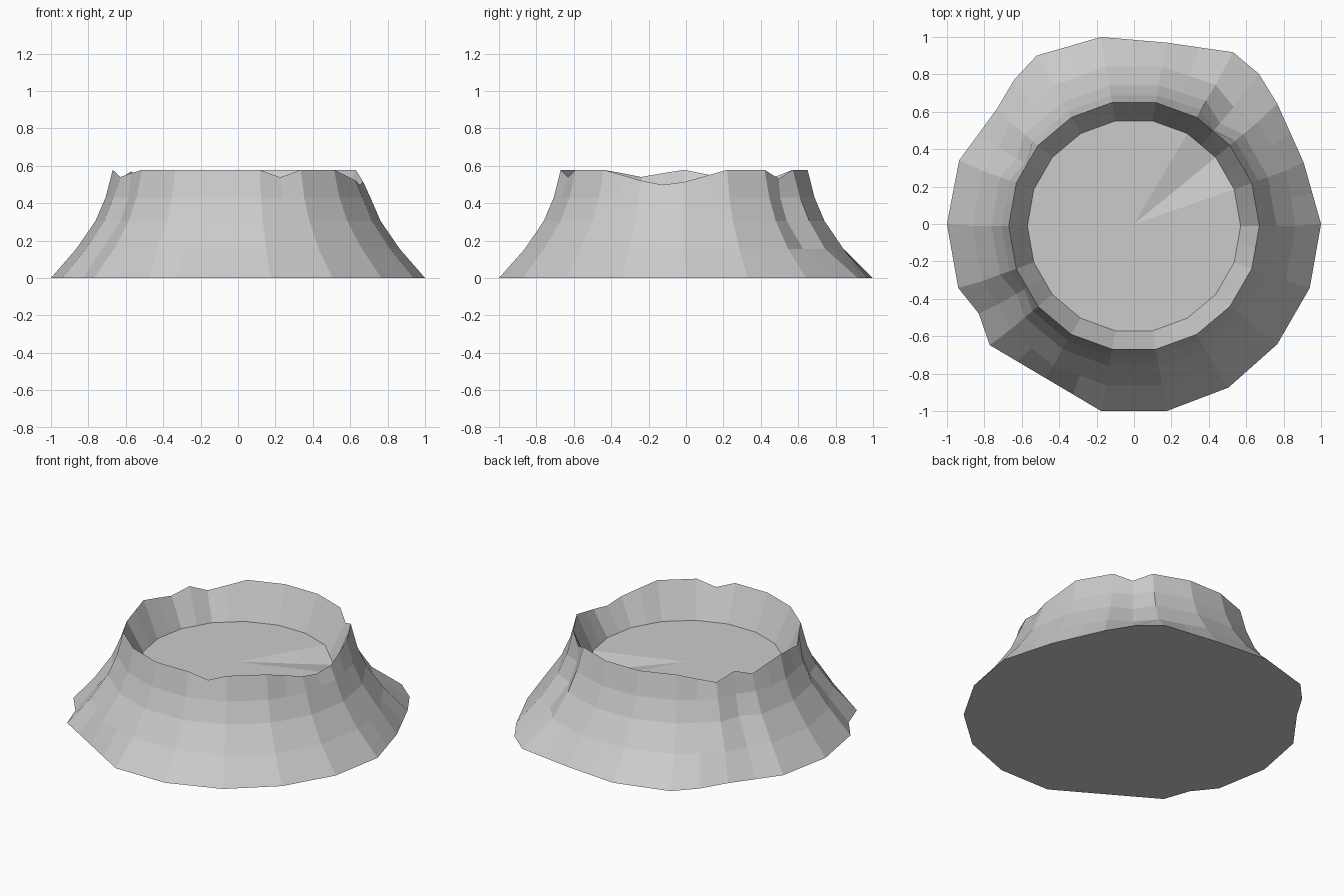
import bpy, bmesh
from math import cos, sin, pi, radians

cube = bpy.data.objects.get("Cube")
if cube:
    bpy.data.objects.remove(cube, do_unlink=True)

rock = bpy.data.materials.new("grey_rock")
rock.use_nodes = True
rock.diffuse_color = (0.6, 0.6, 0.6, 1)
rock.node_tree.nodes["Principled BSDF"].inputs["Base Color"].default_value = (0.6, 0.6, 0.6, 1)

STEP = 10           # degrees between the columns; every second one is a corner
RIM_Z = 0.578
FLOOR_Z = 0.355

# Irregularities by direction in degrees
rim_dips = {0: .065, 10: .033, 50: .048, 130: .03, 140: .058, 150: .008,
            160: .047, 170: .023, 190: .018, 200: .038, 210: .018, 290: .04,
            330: .028, 340: .058, 350: .08}
foot_bumps = {20: -.035, 50: .03, 60: .06, 80: -.015, 100: .015, 120: .04,
              130: .02, 140: -.043, 160: -.005, 210: -.03, 220: .007,
              240: -.05, 260: .015, 280: .015, 300: .01}
slope_dents = {50: -.04, 60: .01, 150: -.025, 210: -.025}

bm = bmesh.new()


def ring(radius, z, shift, bumps, bump_scale=1, dips={}):
    """One loop of an 18-sided outline with a vertex in the middle of each side."""
    angles = range(0, 360, STEP)

    def corner(a):
        return radius + bumps.get(a % 360, 0) * bump_scale

    verts = []
    for a in angles:
        if a % 20:
            p, q = [(corner(b) * cos(radians(b)), corner(b) * sin(radians(b)))
                    for b in (a - STEP, a + STEP)]
            x, y = (p[0] + q[0]) / 2, (p[1] + q[1]) / 2
            push = bumps.get(a, 0) * bump_scale
            x, y = x + push * cos(radians(a)), y + push * sin(radians(a))
        else:
            x, y = corner(a) * cos(radians(a)), corner(a) * sin(radians(a))
        verts.append(bm.verts.new((x, y + shift, z - dips.get(a, 0))))
    return verts


def bridge(lower, upper):
    n = len(lower)
    for i in range(n):
        j = (i + 1) % n
        bm.faces.new((lower[i], lower[j], upper[j], upper[i]))


# Outer slope, rim and inner wall, from the foot up and over
foot = ring(1.0, 0, 0, foot_bumps)
slope = [ring(r, z, -.01, slope_dents, s)
         for r, z, s in ((.865, .155, .6), (.762, .305, 1), (.708, .43, .8))]
rim = ring(.67, RIM_Z, -.01, {}, dips=rim_dips)
floor_edge = ring(.57, FLOOR_Z, -.01, {}, dips={40: .04, 30: .02, 50: .02})
loops = [foot, *slope, rim, floor_edge]
for a, b in zip(loops, loops[1:]):
    bridge(a, b)

# Crater floor as a fan, and a flat underside
centre = bm.verts.new((0, 0, FLOOR_Z))
for i, v in enumerate(floor_edge):
    bm.faces.new((v, floor_edge[(i + 1) % len(floor_edge)], centre))
bm.faces.new(foot[::-1])

mesh = bpy.data.meshes.new("crater")
bm.to_mesh(mesh)
bm.free()
mesh.materials.append(rock)
crater = bpy.data.objects.new("crater", mesh)
bpy.context.collection.objects.link(crater)
